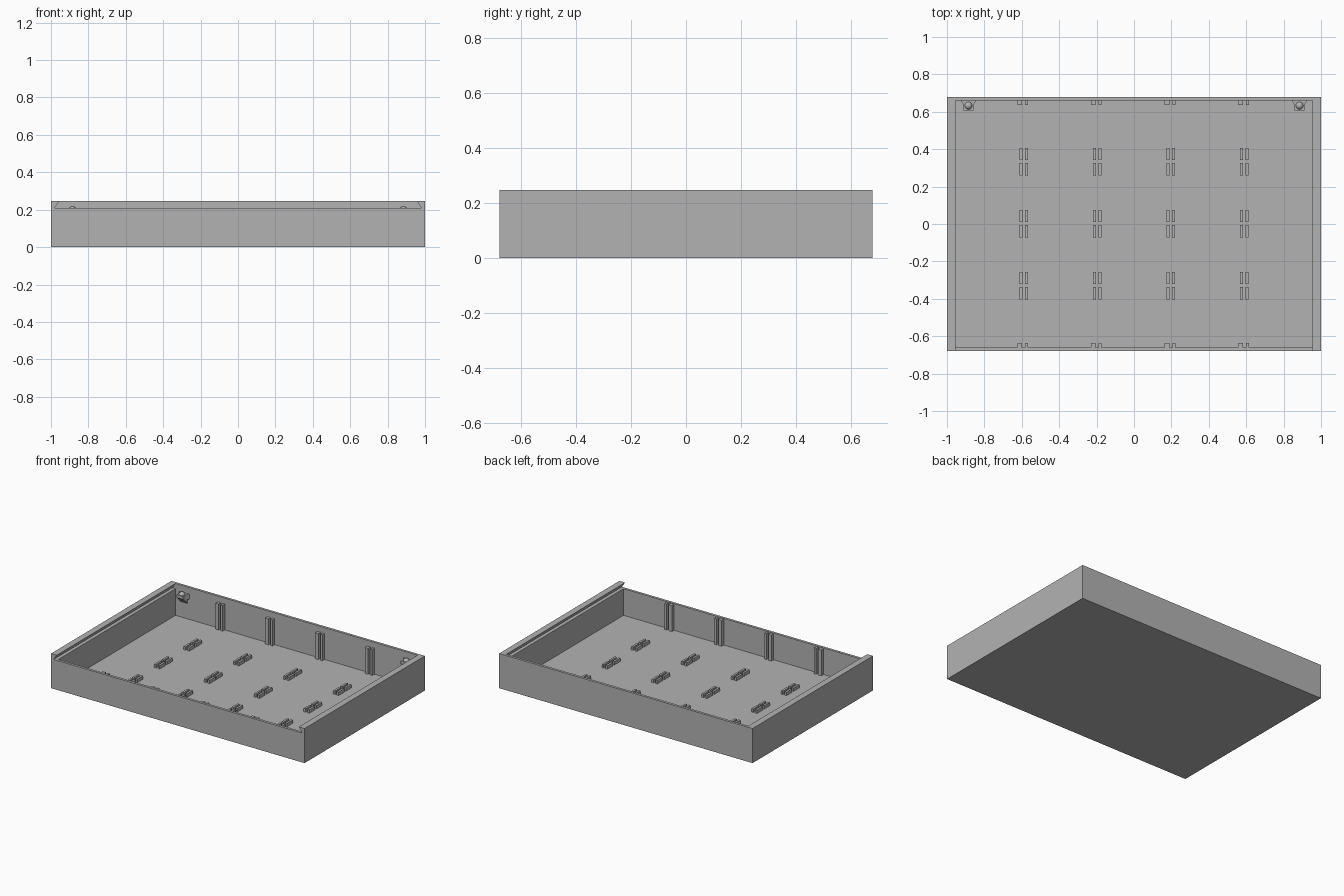
import bpy
from mathutils import Vector

cube = bpy.data.objects.get("Cube")
if cube:
    bpy.data.objects.remove(cube, do_unlink=True)

grey = bpy.data.materials.new("plain_grey")
grey.use_nodes = True
color = (0.45, 0.45, 0.45, 1)
grey.diffuse_color = color
grey.node_tree.nodes["Principled BSDF"].inputs["Base Color"].default_value = color

HALF_Y, HEIGHT, FLOOR = 0.678, 0.247, 0.02
INNER_X, INNER_Y, LEDGE = 0.955, 0.66, 0.21


def prism(name, profile, offset):
    """Extrude a closed outline of 3D points along an offset."""
    n = len(profile)
    base = [Vector(p) for p in profile]
    verts = base + [p + Vector(offset) for p in base]
    faces = [tuple(range(n)), tuple(range(2 * n - 1, n - 1, -1))]
    faces += [(i, i + n, (i + 1) % n + n, (i + 1) % n) for i in range(n)]
    # Orient the faces outwards whichever way the outline runs
    normal = sum((base[i].cross(base[(i + 1) % n]) for i in range(n)), Vector())
    if normal.dot(Vector(offset)) > 0:
        faces = [f[::-1] for f in faces]
    mesh = bpy.data.meshes.new(name)
    mesh.from_pydata(verts, [], faces)
    mesh.materials.append(grey)
    obj = bpy.data.objects.new(name, mesh)
    bpy.context.collection.objects.link(obj)
    return obj


def box(name, x0, x1, y0, y1, z0, z1):
    return prism(name, [(x0, y0, z0), (x1, y0, z0), (x1, y1, z0), (x0, y1, z0)],
                 (0, 0, z1 - z0))


# Tray floor, low front wall and full-height back wall
box("floor", -INNER_X, INNER_X, -INNER_Y, INNER_Y, 0, FLOOR)
box("front_wall", -INNER_X, INNER_X, -HALF_Y, -INNER_Y, 0, LEDGE)
box("back_wall", -1, 1, INNER_Y, HALF_Y, 0, HEIGHT)

for side, label in ((-1, "right"), (1, "left")):
    # Side wall with a slanted groove for a sliding lid
    outline = [(1, 0), (1, HEIGHT), (INNER_X, HEIGHT), (0.98, LEDGE),
               (INNER_X, LEDGE), (INNER_X, 0)]
    prism(label + "_wall", [(side * x, -HALF_Y, z) for x, z in outline],
          (0, HALF_Y + INNER_Y, 0))

    # Corner bracket with a sloping underside and a flared root
    cx = side * 0.885
    gusset = [(INNER_Y, 0.13), (INNER_Y, 0.2), (0.607, 0.2), (0.607, 0.18)]
    prism(label + "_bracket", [(cx - 0.026, y, z) for y, z in gusset], (0.052, 0, 0))
    flare = [(-0.04, INNER_Y), (-0.026, 0.635), (0.026, 0.635), (0.04, INNER_Y)]
    prism(label + "_bracket_root", [(cx + x, y, 0.165) for x, y in flare], (0, 0, 0.035))

    # Rounded lid catch
    bpy.ops.mesh.primitive_uv_sphere_add(segments=20, ring_count=10, radius=0.021,
                                         location=(cx, 0.633, 0.196))
    catch = bpy.context.object
    catch.name = label + "_catch"
    catch.data.materials.append(grey)
    bpy.ops.object.shade_smooth()

# Divider slots: paired rails on the walls and on the floor
for x in (-0.59, -0.197, 0.197, 0.59):
    for a, b in ((-0.033, -0.008), (0.008, 0.024)):
        box("back_rail", x + a, x + b, 0.635, INNER_Y, FLOOR, 0.205)
        box("front_rail", x + a, x + b, -INNER_Y, -0.635, FLOOR, 0.205)
    for y in (-0.33, 0.002, 0.333):
        for a in (-0.022, 0.007):
            for c in (-0.073, 0.008):
                box("floor_rail", x + a, x + a + 0.015, y + c, y + c + 0.065,
                    FLOOR, FLOOR + 0.024)
